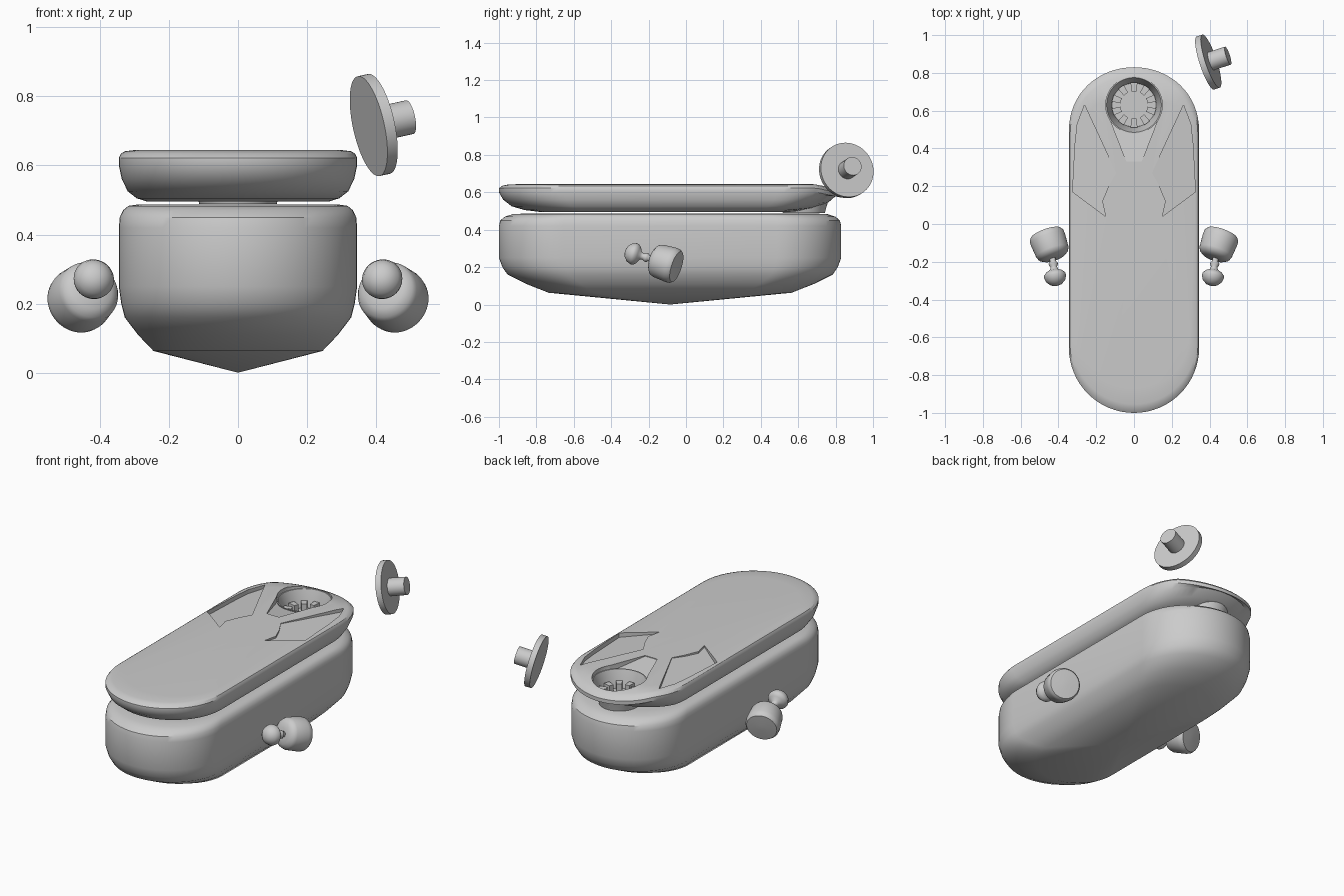
import bpy, bmesh, math
from mathutils import Vector

if "Cube" in bpy.data.objects:
    bpy.data.objects.remove(bpy.data.objects["Cube"])

YC = -0.085          # middle of the stadium outline
R, HALF = 0.345, 0.57


def finish(name, bm, smooth=True, angle=35):
    bmesh.ops.recalc_face_normals(bm, faces=bm.faces)
    me = bpy.data.meshes.new(name)
    bm.to_mesh(me)
    bm.free()
    ob = bpy.data.objects.new(name, me)
    bpy.context.collection.objects.link(ob)
    if smooth:
        shade(ob, angle)
    return ob


def shade(ob, angle=35):
    bpy.ops.object.select_all(action='DESELECT')
    ob.select_set(True)
    bpy.context.view_layer.objects.active = ob
    bpy.ops.object.shade_smooth_by_angle(angle=math.radians(angle))


def bridge(bm, a, b):
    n = len(a)
    for i in range(n):
        bm.faces.new((a[i], a[(i + 1) % n], b[(i + 1) % n], b[i]))


def stadium(n=32, back_power=1.0):
    pts = []
    for i in range(n + 1):
        a = math.pi * i / n
        s = math.sin(a) ** back_power if 0 < i < n else 0
        pts.append((R * math.cos(a), HALF + R * s))
    for i in range(n + 1):
        a = math.pi + math.pi * i / n
        pts.append((R * math.cos(a), -HALF + R * math.sin(a)))
    return pts


def loft(name, levels, apex=None, back_power=1.0, warp=None, smooth=True):
    """Stack scaled stadium outlines given as (z, scale)."""
    bm = bmesh.new()
    rings = []
    for z, s in levels:
        ring = []
        for x, y in stadium(back_power=back_power):
            p = Vector((x * s, y * s + YC, z))
            ring.append(bm.verts.new(warp(p) if warp else p))
        rings.append(ring)
    for a, b in zip(rings, rings[1:]):
        bridge(bm, a, b)
    if apex is None:
        bm.faces.new(rings[0])
    else:
        tip = bm.verts.new((0, YC, apex))
        n = len(rings[0])
        for i in range(n):
            bm.faces.new((tip, rings[0][i], rings[0][(i + 1) % n]))
    bm.faces.new(rings[-1])
    return finish(name, bm, smooth)


def lathe(name, profile, origin, axis, n=48, angle=35):
    """Spin (radius, height) points about an axis, closing both ends."""
    q = Vector((0, 0, 1)).rotation_difference(Vector(axis))
    o = Vector(origin)
    bm = bmesh.new()
    rings = []
    for r, h in profile:
        rings.append([bm.verts.new(o + q @ Vector((r * math.cos(2 * math.pi * i / n),
                      r * math.sin(2 * math.pi * i / n), h))) for i in range(n)])
    for a, b in zip(rings, rings[1:]):
        bridge(bm, a, b)
    bm.faces.new(rings[0])
    bm.faces.new(rings[-1])
    return finish(name, bm, True, angle)


def wedge(name, outline, floor, top=0.75):
    """Prism cutter with a sloping floor."""
    bm = bmesh.new()
    lo = [bm.verts.new((x, y, floor(x, y))) for x, y in outline]
    hi = [bm.verts.new((x, y, top)) for x, y in outline]
    bridge(bm, lo, hi)
    bm.faces.new(lo)
    bm.faces.new(hi)
    return finish(name, bm, False)


def cut(ob, cutter):
    cutter.hide_render = True
    m = ob.modifiers.new("cut", 'BOOLEAN')
    m.operation, m.object, m.solver = 'DIFFERENCE', cutter, 'EXACT'
    bpy.ops.object.select_all(action='DESELECT')
    ob.select_set(True)
    bpy.context.view_layer.objects.active = ob
    bpy.ops.object.modifier_apply(modifier=m.name)
    bpy.data.objects.remove(cutter)


# Lower body with pointed underside
loft("body", [(0.063, .71), (0.11, .84), (0.16, .95), (0.20, .98), (0.25, 1), (0.42, 1),
              (0.45, .992), (0.47, .965), (0.483, .92), (0.487, .84)], apex=0.0)


# Lid, drooping a little at the back rim
def droop(p):
    if p.z > 0.6:
        p.z -= 0.22 * max(0, p.y - 0.7)
    elif p.z < 0.57:
        p.z += 0.1 * max(0, p.y - 0.55)
    return p


lid = loft("lid", [(0.495, .76), (0.505, .85), (0.525, .925), (0.56, .975), (0.60, 1), (0.622, 1),
                   (0.635, .98), (0.641, .95), (0.645, .86)],
           back_power=0.92, warp=droop, smooth=False)

# Sloping scoops on both sides of the lid
scoop = [(.262, .63), (.30, .53), (.312, .42), (.325, .17), (.15, .04),
         (.168, .12), (.135, .20), (.095, .27)]
for s in (1, -1):
    cut(lid, wedge("scoop_cutter", [(s * x, y) for x, y in scoop],
                   lambda x, y: 0.642 - 0.11 * (abs(x) - 0.09)))
# Central ramp leading to the cup
cut(lid, wedge("ramp_cutter", [(-.04, .33), (.04, .33), (.145, .6), (-.145, .6)],
               lambda x, y: 0.641 - 0.16 * (y - 0.33)))
# Cup opening
cut(lid, lathe("cup_cutter", [(.112, .48), (.118, .515), (.15, .62), (.15, .70)],
               (0, .63, 0), (0, 0, 1)))
shade(lid, 30)

# Cup with toothed ring
lathe("cup", [(.112, .488), (.119, .515), (.151, .622), (.145, .622), (.118, .535), (.116, .52)],
      (0, .63, 0), (0, 0, 1))
bm = bmesh.new()
for i in range(10):
    a = 2 * math.pi * (i + .5) / 10
    d, t = Vector((math.cos(a), math.sin(a), 0)), Vector((-math.sin(a), math.cos(a), 0))
    c = Vector((0, .63, 0))
    lo = [bm.verts.new(c + d * r + t * w + Vector((0, 0, .515)))
          for r, w in ((.072, -.014), (.118, -.018), (.118, .018), (.072, .014))]
    hi = [bm.verts.new(v.co + Vector((0, 0, .05))) for v in lo]
    bridge(bm, lo, hi)
    bm.faces.new(lo)
    bm.faces.new(hi)
finish("cup_teeth", bm, False)

# Side knobs: drum, neck and round button
for s, side in ((1, "right"), (-1, "left")):
    drum_axis = (s * .05, .14, -.045)
    lathe(side + "_drum", [(.03, -.076), (.06, -.072), (.082, -.058), (.09, -.04), (.096, .035),
                           (.094, .055), (.085, .068), (.02, .072)],
          (s * .445, -.112, .222), drum_axis, angle=50)
    lathe(side + "_button", [(.012, -.052), (.032, -.045), (.05, -.028), (.059, -.005), (.057, .008),
                             (.045, .022), (.022, .034), (.017, .05), (.024, .062), (.024, .072),
                             (.016, .08), (.016, .13)],
          (s * .418, -.275, .270), (s * .025, .17, -.05), n=32, angle=50)

# Loose plug: disc with stub handle
plug_axis = (1, .33, .22)
lathe("plug_disc", [(.148, -.016), (.148, .016)], (.393, .857, .717), plug_axis, n=64)
lathe("plug_handle", [(.05, .01), (.05, .112)], (.393, .857, .717), plug_axis, n=32)
